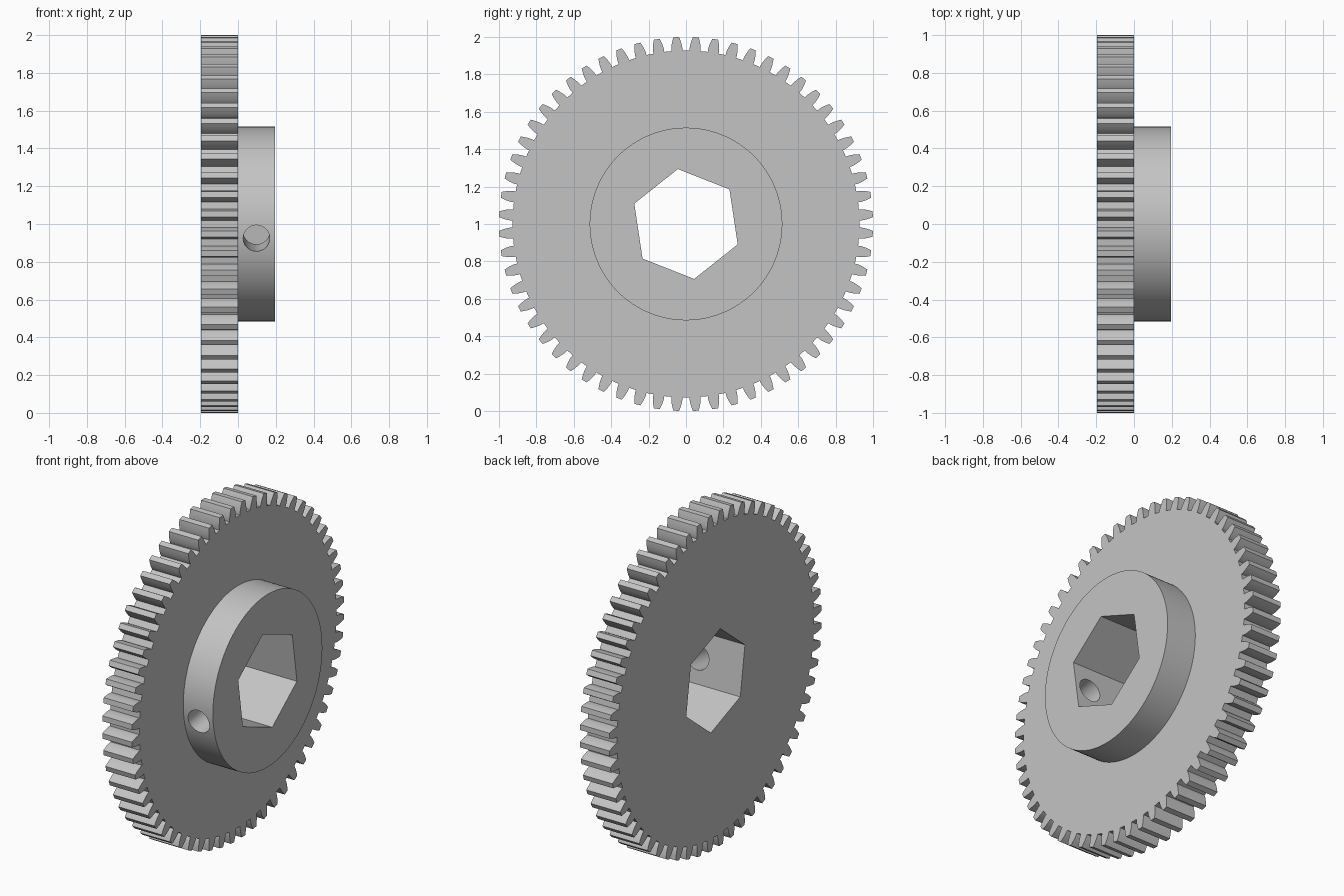
import bpy
import bmesh
from math import acos, cos, sin, tan, pi, radians
from mathutils import Matrix, Vector

cube = bpy.data.objects.get("Cube")
if cube:
    bpy.data.objects.remove(cube, do_unlink=True)

TEETH = 60
TIP = 1.0
MODULE = 2 * TIP / (TEETH + 2)
PITCH = MODULE * TEETH / 2
ROOT = PITCH - 1.25 * MODULE
PRESSURE = radians(14.5)
BASE = PITCH * cos(PRESSURE)
HALF_WIDTH = 0.195
HUB_RADIUS = 0.515
BORE_RADIUS = 0.297
BORE_TURN = radians(8.5)
SCREW_RADIUS = 0.07
AXIS_HEIGHT = 1.0

steel = bpy.data.materials.new("light grey metal")
steel.use_nodes = True
grey = (0.55, 0.55, 0.55, 1)
steel.diffuse_color = grey
steel.node_tree.nodes["Principled BSDF"].inputs["Base Color"].default_value = grey


def involute(r):
    a = acos(min(1, BASE / r))
    return tan(a) - a


def tooth_half_angle(r):
    return pi / (2 * TEETH) + involute(PITCH) - involute(r)


def gear_outline(steps=6):
    """Involute teeth, with a gap at the top of the wheel."""
    start = max(BASE, ROOT)
    flank = [ROOT] + [start + (TIP - start) * i / steps for i in range(steps + 1)]
    points = []
    for n in range(TEETH):
        mid = 2 * pi * (n + 0.5) / TEETH
        points += [(r, mid - tooth_half_angle(r)) for r in flank]
        points += [(r, mid + tooth_half_angle(r)) for r in reversed(flank)]
    return points


def ring(radius, sides, turn=0.0):
    return [(radius, turn + 2 * pi * i / sides) for i in range(sides)]


def prism(name, outline, x0, x1):
    """Extrude a polar outline along the wheel axis."""
    bm = bmesh.new()
    face = bm.faces.new([bm.verts.new((x0, r * cos(a), r * sin(a))) for r, a in outline])
    side = bmesh.ops.extrude_face_region(bm, geom=[face])["geom"]
    verts = [v for v in side if isinstance(v, bmesh.types.BMVert)]
    bmesh.ops.translate(bm, verts=verts, vec=(x1 - x0, 0, 0))
    bmesh.ops.recalc_face_normals(bm, faces=bm.faces)
    mesh = bpy.data.meshes.new(name)
    bm.to_mesh(mesh)
    bm.free()
    mesh.materials.append(steel)
    ob = bpy.data.objects.new(name, mesh)
    ob.location.z = AXIS_HEIGHT
    bpy.context.collection.objects.link(ob)
    return ob


# toothed wheel and its raised hub
gear = prism("gear_wheel_with_hub", gear_outline(), -HALF_WIDTH, 0)
hub = prism("hub_blank", ring(HUB_RADIUS, 128), -HALF_WIDTH / 2, HALF_WIDTH)

# hexagonal bore through the axis
bore = prism("bore_cutter", ring(BORE_RADIUS, 6, BORE_TURN + pi / 6), -0.5, 0.5)

# set screw hole, square to one flat of the bore
screw = prism("screw_hole_cutter", ring(SCREW_RADIUS, 48), 0, 0.6)
direction = Vector((0, -cos(BORE_TURN), -sin(BORE_TURN)))
turn = Vector((1, 0, 0)).rotation_difference(direction).to_matrix().to_4x4()
screw.matrix_world = Matrix.Translation((HALF_WIDTH / 2, 0, AXIS_HEIGHT)) @ turn

# join and cut, then drop the helpers
bpy.context.view_layer.objects.active = gear
for tool, operation in ((hub, "UNION"), (bore, "DIFFERENCE"), (screw, "DIFFERENCE")):
    mod = gear.modifiers.new(tool.name, "BOOLEAN")
    mod.operation = operation
    mod.solver = "EXACT"
    mod.object = tool
    bpy.ops.object.modifier_apply(modifier=mod.name)
    bpy.data.objects.remove(tool, do_unlink=True)

bpy.ops.object.select_all(action="DESELECT")
gear.select_set(True)
bpy.ops.object.shade_smooth_by_angle(angle=radians(25))
